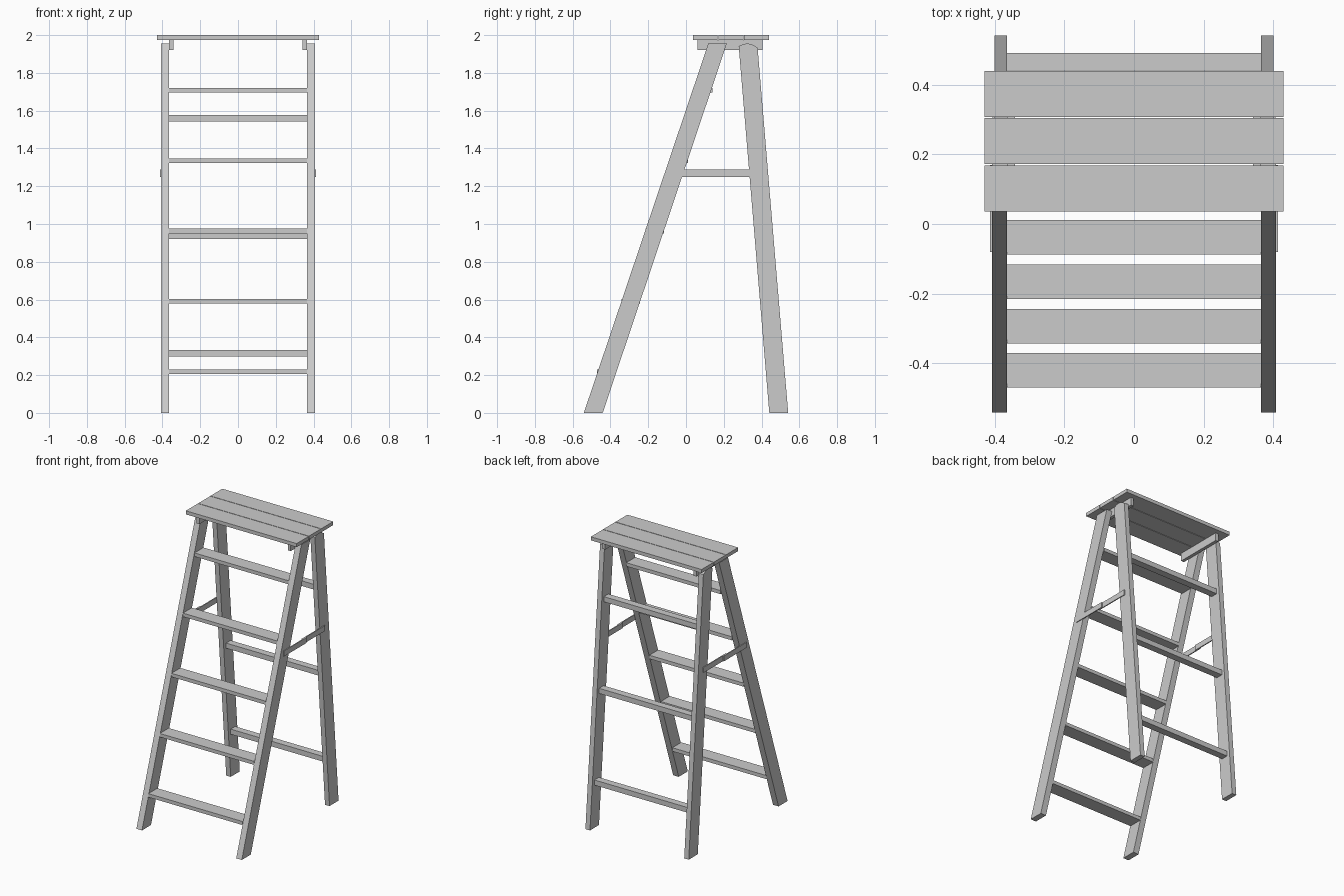
import bpy, bmesh, math

if "Cube" in bpy.data.objects:
    bpy.data.objects.remove(bpy.data.objects["Cube"])


def prism(name, profile, x0, x1):
    """Extrude a closed (y, z) profile from x0 to x1."""
    bm = bmesh.new()
    face = bm.faces.new([bm.verts.new((x0, y, z)) for y, z in profile])
    ext = bmesh.ops.extrude_face_region(bm, geom=[face])
    verts = [g for g in ext["geom"] if isinstance(g, bmesh.types.BMVert)]
    bmesh.ops.translate(bm, verts=verts, vec=(x1 - x0, 0, 0))
    bmesh.ops.recalc_face_normals(bm, faces=bm.faces)
    mesh = bpy.data.meshes.new(name)
    bm.to_mesh(mesh)
    bm.free()
    ob = bpy.data.objects.new(name, mesh)
    bpy.context.collection.objects.link(ob)
    return ob


def board(name, x0, x1, y0, y1, z0, z1):
    return prism(name, [(y0, z0), (y1, z0), (y1, z1), (y0, z1)], x0, x1)


def mirrored(ob):
    mod = ob.modifiers.new("mirror", 'MIRROR')
    mod.use_axis[0] = True
    return ob


# Sloping front rails, cut level at both ends
mirrored(prism("front_rail", [(-0.541, 0), (-0.441, 0), (0.216, 1.955), (0.118, 1.955)],
               0.365, 0.408))

# Rear rails with a rounded top
arc = []
for i in range(9):
    t = i / 8
    arc.append((0.379 - 0.1 * t, 1.934 + 0.008 * t + 0.017 * math.sin(math.pi * t)))
mirrored(prism("rear_rail", [(0.441, 0), (0.541, 0)] + arc, 0.365, 0.40))

# Flat steps between the front rails
for i in range(5):
    z = 0.218 + 0.3725 * i
    y = -0.47 + 0.1275 * i
    board(f"step_{i + 1}", -0.365, 0.365, y, y + 0.099, z - 0.0125, z + 0.0125)

# Rungs between the rear rails
for i in range(3):
    z = 0.316 + 0.622 * i
    y = 0.466 - 0.0515 * i
    board(f"rear_rung_{i + 1}", -0.365, 0.365, y - 0.025, y + 0.025, z - 0.018, z + 0.018)

# Top platform planks and the cleats beneath them
for i in range(3):
    y = 0.036 + 0.136 * i
    board(f"top_plank_{i + 1}", -0.429, 0.429, y, y + 0.132, 1.975, 2.0)
mirrored(board("top_cleat", 0.342, 0.365, 0.062, 0.405, 1.92, 1.975))

# Folding spreader: two overlapping links on each side
mirrored(board("spreader_front_link", 0.406, 0.413, -0.08, 0.17, 1.25, 1.288))
mirrored(board("spreader_rear_link", 0.399, 0.406, 0.13, 0.385, 1.25, 1.288))
